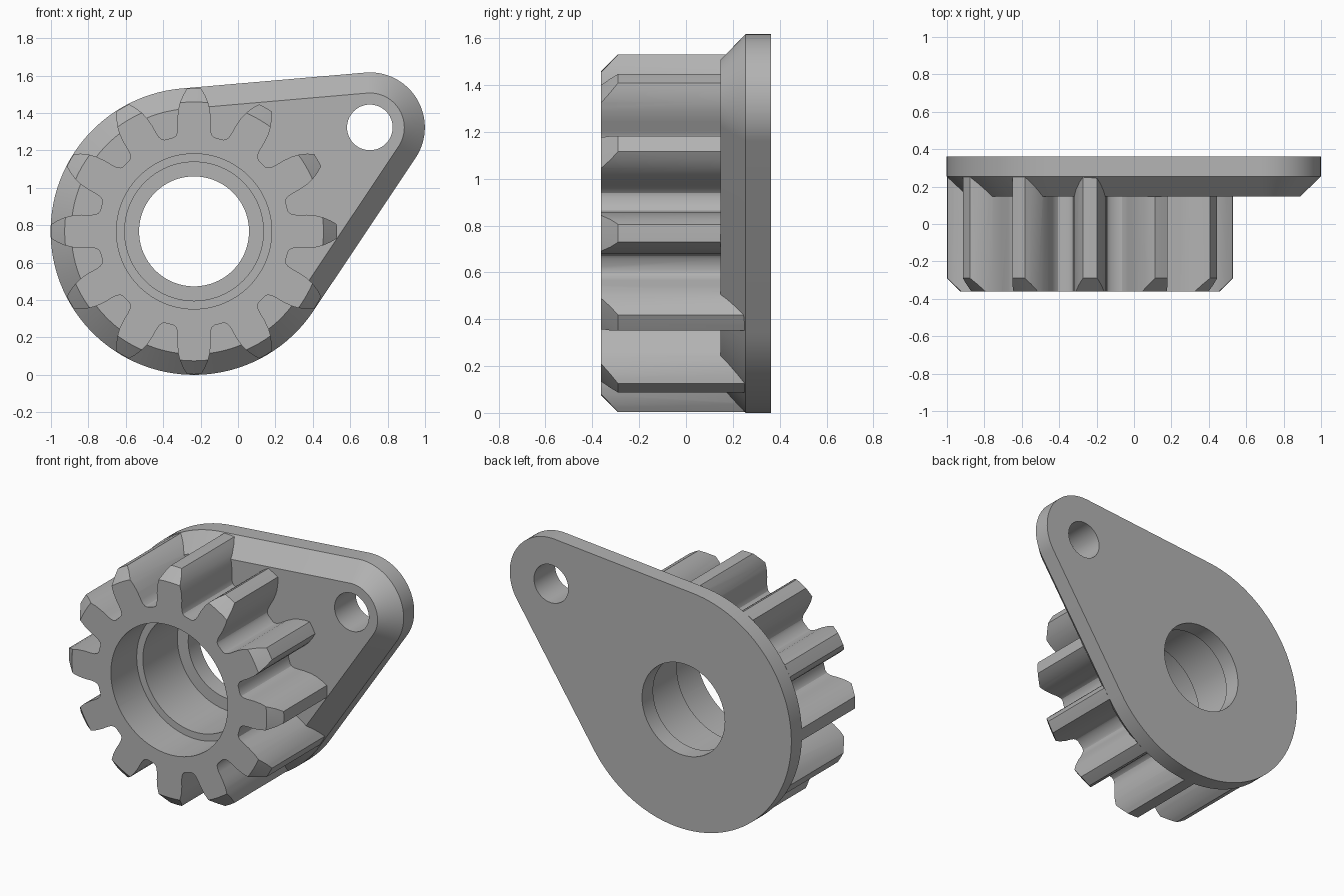
import bpy, bmesh
from math import sin, cos, pi, atan2, acos, hypot, radians

if "Cube" in bpy.data.objects:
    bpy.data.objects.remove(bpy.data.objects["Cube"])

GEAR = (-0.235, 0.767)      # gear axis (x, z)
EAR = (0.705, 1.323)        # small hole axis
FRONT, BACK = -0.362, 0.362
TEETH = 12

grey = bpy.data.materials.new("plain grey")
grey.use_nodes = True
grey.diffuse_color = (0.45, 0.45, 0.45, 1)
grey.node_tree.nodes["Principled BSDF"].inputs["Base Color"].default_value = (0.45, 0.45, 0.45, 1)


def loft(name, sections):
    """Closed solid through matching (y, [(x, z), ...]) sections."""
    bm = bmesh.new()
    rings = [[bm.verts.new((x, y, z)) for x, z in pts] for y, pts in sections]
    n = len(rings[0])
    for a, b in zip(rings, rings[1:]):
        for i in range(n):
            j = (i + 1) % n
            bm.faces.new((a[i], a[j], b[j], b[i]))
    bm.faces.new(rings[0])
    bm.faces.new(rings[-1])
    bmesh.ops.recalc_face_normals(bm, faces=bm.faces)
    mesh = bpy.data.meshes.new(name)
    bm.to_mesh(mesh)
    bm.free()
    mesh.materials.append(grey)
    obj = bpy.data.objects.new(name, mesh)
    bpy.context.collection.objects.link(obj)
    return obj


def arc(centre, r, start, end, steps):
    return [(centre[0] + r * cos(start + (end - start) * i / steps),
             centre[1] + r * sin(start + (end - start) * i / steps)) for i in range(steps + 1)]


def turned(name, centre, profile, steps=96):
    """Solid of revolution along y from (y, radius) pairs."""
    return loft(name, [(y, arc(centre, r, 0, 2 * pi, steps)[:-1]) for y, r in profile])


def combine(target, tool, operation):
    mod = target.modifiers.new(operation, "BOOLEAN")
    mod.operation, mod.object, mod.solver = operation, tool, "EXACT"
    bpy.context.view_layer.objects.active = target
    bpy.ops.object.modifier_apply(modifier=mod.name)
    bpy.data.objects.remove(tool)


def teardrop(inset):
    """Outline wrapped around the gear circle and the ear circle."""
    big, small = 0.767 - inset, 0.294 - inset
    dx, dz = EAR[0] - GEAR[0], EAR[1] - GEAR[1]
    aim, spread = atan2(dz, dx), acos((big - small) / hypot(dx, dz))
    return (arc(EAR, small, aim - spread, aim + spread, 32)
            + arc(GEAR, big, aim + spread, aim - spread + 2 * pi, 72))


# Chamfered teardrop plate
plate = loft("gear_with_mounting_plate", [(0.147, teardrop(0.11)), (0.254, teardrop(0)), (BACK, teardrop(0))])

# Toothed prism: half tooth as (along, across), mirrored and repeated
half = [(0.80, 0.018), (0.765, 0.037), (0.73, 0.058), (0.69, 0.075), (0.65, 0.085), (0.60, 0.089),
        (0.555, 0.088), (0.53, 0.090), (0.512, 0.097), (0.502, 0.109)]
tooth = [(r, -w) for r, w in reversed(half)] + half
outline = []
for k in range(TEETH):
    a = 2 * pi * k / TEETH
    outline += [(GEAR[0] + r * cos(a) - w * sin(a), GEAR[1] + r * sin(a) + w * cos(a)) for r, w in tooth]
gear = loft("gear", [(FRONT, outline), (0.25, outline)])

# Trim the tips round, with a front chamfer
blank = turned("tip_blank", GEAR, [(FRONT, 0.692), (-0.29, 0.764), (0.3, 0.764)])
combine(gear, blank, "INTERSECT")
combine(plate, gear, "UNION")

# Stepped bore and ear hole
bore = turned("bore_cutter", GEAR, [(-0.5, 0.415), (-0.10, 0.415), (-0.10, 0.371),
                                    (0.25, 0.371), (0.25, 0.294), (0.5, 0.294)])
combine(plate, bore, "DIFFERENCE")
combine(plate, turned("ear_cutter", EAR, [(-0.5, 0.122), (0.5, 0.122)], 48), "DIFFERENCE")

bpy.ops.object.select_all(action="DESELECT")
plate.select_set(True)
bpy.context.view_layer.objects.active = plate
bpy.ops.object.shade_smooth_by_angle(angle=radians(28))
